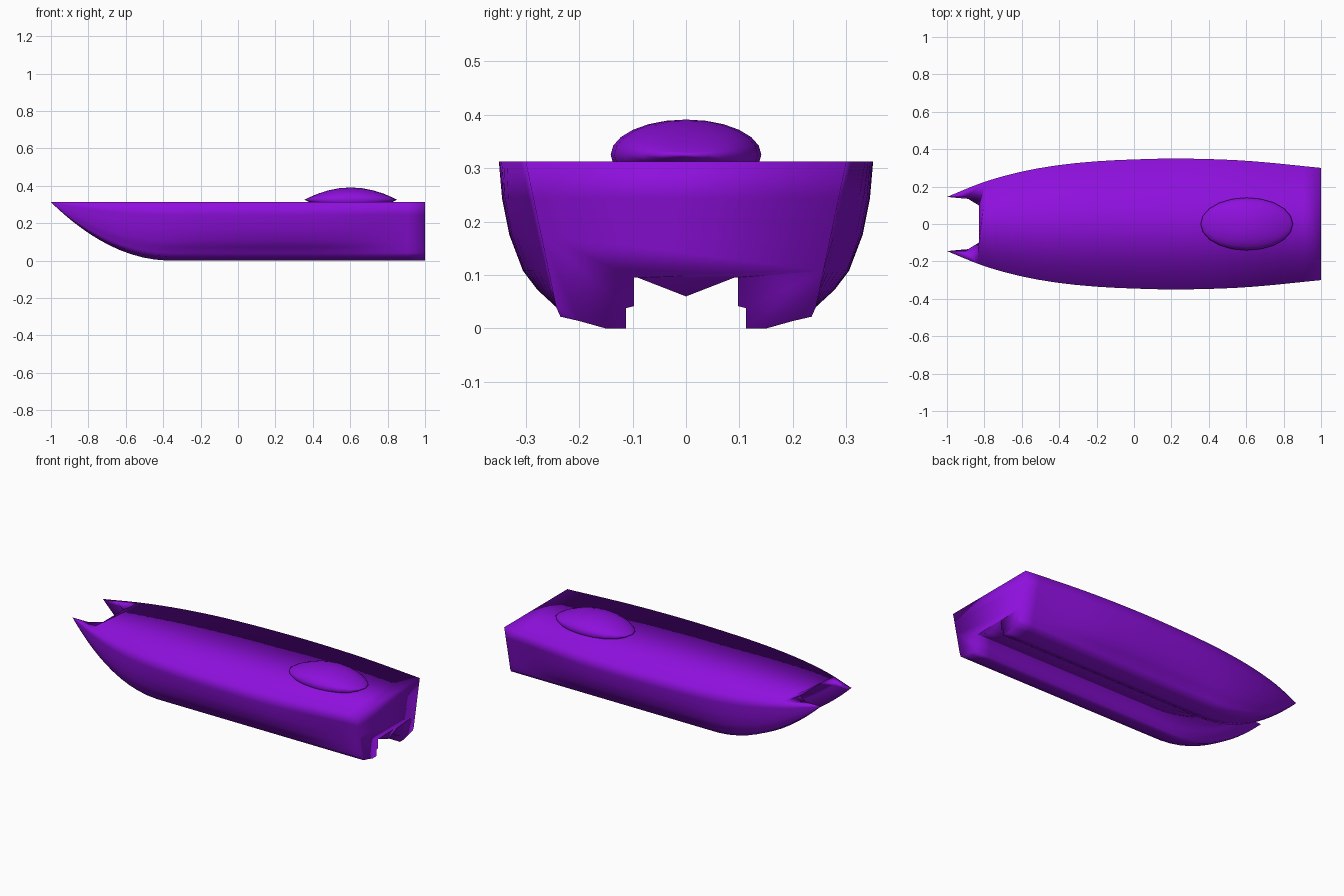
import bpy, bmesh, math

if "Cube" in bpy.data.objects:
    bpy.data.objects.remove(bpy.data.objects["Cube"])

DECK = 0.312
ROWS = 30

mat = bpy.data.materials.new("purple_paint")
mat.diffuse_color = (0.27, 0.005, 0.72, 1)
mat.use_nodes = True
mat.node_tree.nodes["Principled BSDF"].inputs["Base Color"].default_value = mat.diffuse_color

def interp(table, x):
    """Smooth interpolation through a short table of (x, value)."""
    for i in range(len(table) - 1):
        (x0, v0), (x1, v1) = table[i], table[i + 1]
        if x <= x1:
            xp, vp = table[max(i - 1, 0)]
            xn, vn = table[min(i + 2, len(table) - 1)]
            m0, m1 = (v1 - vp) / (x1 - xp), (vn - v0) / (xn - x0)
            d, t = x1 - x0, (x - x0) / (x1 - x0)
            return ((2*t**3 - 3*t**2 + 1) * v0 + (t**3 - 2*t**2 + t) * d * m0
                    + (3*t**2 - 2*t**3) * v1 + (t**3 - t**2) * d * m1)
    return table[-1][1]

BEAM = [(-1, .145), (-.8, .225), (-.6, .28), (-.4, .315), (-.2, .335),
        (0, .345), (.25, .35), (.6, .338), (1, .30)]

def rise(x, tip, base):
    """Height of a bottom line that sweeps up to the deck at its bow tip."""
    t = min(1, (x - tip) / 0.64)
    return base + (DECK - base) * (1 - t) ** 2

def spread(x, tip):
    return 1 - (1 - min(1, (x - tip) / 0.64)) ** 2

# Bottom lines from chine to centreline: stern y, stern z, bow tip x, bow tip y
LINES = [(.243, .040, -1, .145), (.235, .022, -1, .145), (.200, .014, -1, .145),
         (.150, .000, -1, .145), (.112, .000, -1, .145),
         (.112, .038, -.9, .145), (.097, .042, -.88, .13),
         (.097, .095, -.83, .10), (.090, .095, -.83, .09), (0, .060, -.83, 0)]
# Topside points: height share, bulged width share
SIDE = [(1, 1), (.75, .945), (.5, .82), (.25, .58), (.12, .33)]

def half_section(k):
    s = (k / ROWS) ** 1.4
    x = -1 + 2 * s
    yc = .145 + (.243 - .145) * spread(x, -1)
    zc = rise(x, -1, .04)
    b = min(1, (1 - x) / .6)
    b = b * b * (3 - 2 * b)
    w = interp(BEAM, x)
    pts = [(x, yc + (w - yc) * (h + (p - h) * b), zc + h * (DECK - zc)) for h, p in SIDE]
    for y, z, tip, ty in LINES:
        xi = tip + (1 - tip) * s
        pts.append((xi, ty + (y - ty) * spread(xi, tip), rise(xi, tip, z)))
    return pts

# Twin hull, lofted from bow to transom
bm = bmesh.new()
rows = []
for k in range(ROWS + 1):
    half = half_section(k)
    full = half + [(x, -y, z) for x, y, z in reversed(half[:-1])]
    rows.append([bm.verts.new(p) for p in full])
for a, b in zip(rows, rows[1:]):
    for i in range(len(a) - 1):
        bm.faces.new((a[i], a[i + 1], b[i + 1], b[i]))

# Deck planks behind the bow notch, then the notched bow deck and the transom
k0 = next(k for k in range(ROWS) if rows[k][0].co.x > -.80)
for a, b in zip(rows[k0:], rows[k0 + 1:]):
    bm.faces.new((a[0], b[0], b[-1], a[-1]))
first = len(SIDE) + 4
notch = rows[0][first:len(rows[0]) - first]
bm.faces.new([r[0] for r in rows[1:k0 + 1]] + [r[-1] for r in reversed(rows[1:k0 + 1])]
             + notch[::-1])
bm.faces.new(rows[-1])
bmesh.ops.remove_doubles(bm, verts=bm.verts, dist=0.0005)
bmesh.ops.dissolve_degenerate(bm, edges=bm.edges, dist=0.0005)
bmesh.ops.recalc_face_normals(bm, faces=bm.faces)

def finish(bm, name):
    me = bpy.data.meshes.new(name)
    bm.to_mesh(me)
    bm.free()
    me.materials.append(mat)
    me.shade_smooth()
    ob = bpy.data.objects.new(name, me)
    bpy.context.collection.objects.link(ob)
    return ob

finish(bm, "hull")

# Cockpit canopy: flattened sphere thinning to both ends
bm = bmesh.new()
bmesh.ops.create_uvsphere(bm, u_segments=20, v_segments=12, radius=1)
for v in bm.verts:
    x, y, z = v.co
    v.co = (.603 + .247 * x, .141 * y, .325 + .066 * z * math.sqrt(max(0, 1 - x * x)))
bmesh.ops.remove_doubles(bm, verts=bm.verts, dist=0.0005)
finish(bm, "canopy")
